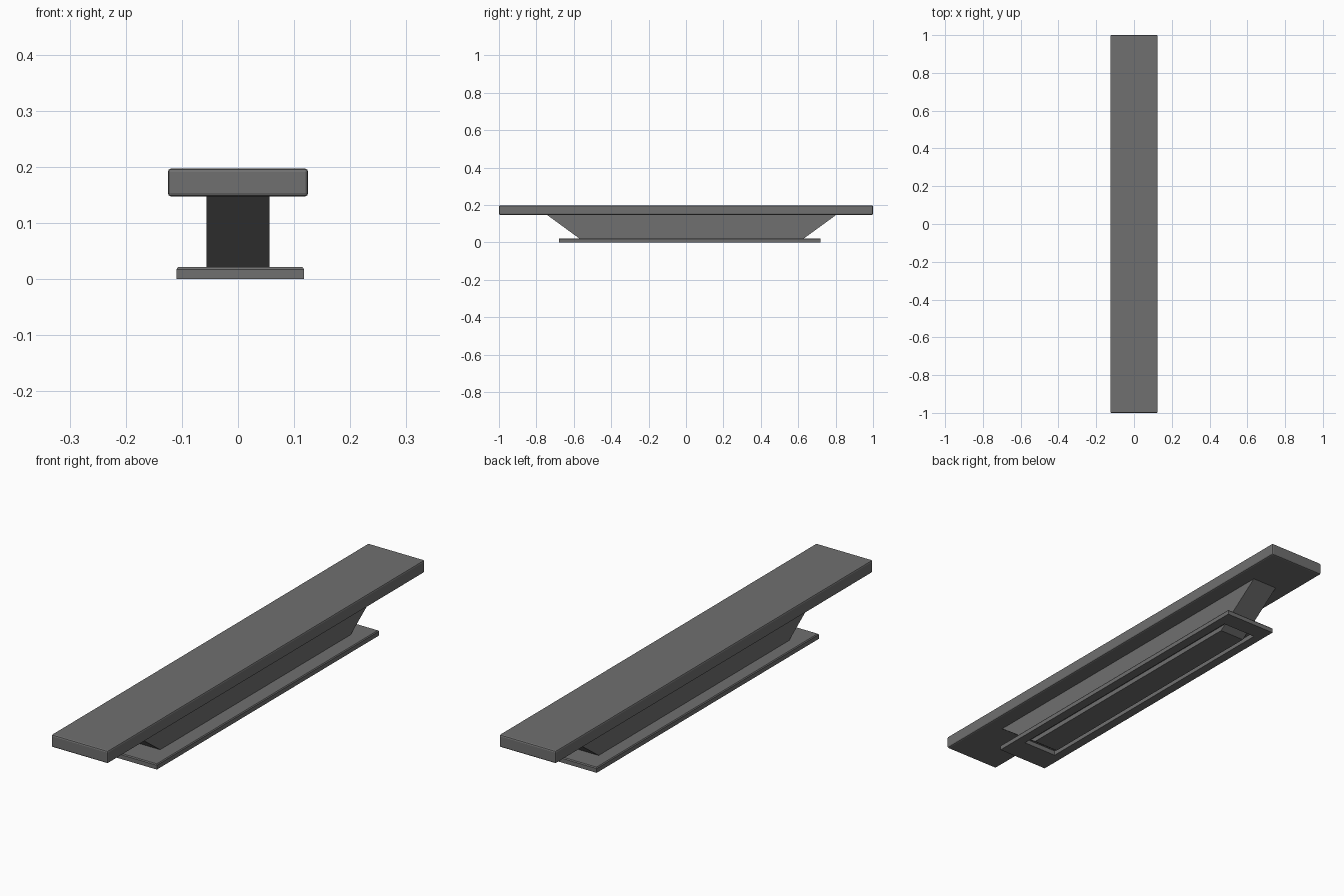
import bpy, bmesh

if "Cube" in bpy.data.objects:
    bpy.data.objects.remove(bpy.data.objects["Cube"])

grey = bpy.data.materials.new("dark_grey")
grey.diffuse_color = (0.16, 0.16, 0.16, 1)
grey.use_nodes = True
grey.node_tree.nodes["Principled BSDF"].inputs["Base Color"].default_value = grey.diffuse_color


def loft(name, rects):
    """Skin a stack of rectangles (x0, x1, y0, y1, z), capping both ends."""
    bm = bmesh.new()
    loops = [[bm.verts.new(p) for p in
              ((x0, y0, z), (x1, y0, z), (x1, y1, z), (x0, y1, z))]
             for x0, x1, y0, y1, z in rects]
    for a, b in zip(loops, loops[1:]):
        for i in range(4):
            j = (i + 1) % 4
            bm.faces.new((a[i], a[j], b[j], b[i]))
    bm.faces.new(loops[0])
    bm.faces.new(loops[-1])
    bmesh.ops.recalc_face_normals(bm, faces=bm.faces)
    me = bpy.data.meshes.new(name)
    bm.to_mesh(me)
    bm.free()
    me.materials.append(grey)
    ob = bpy.data.objects.new(name, me)
    bpy.context.collection.objects.link(ob)
    return ob


# Seat slab with softened edges
seat = loft("seat", [(-.125, .125, -1, 1, .147), (-.125, .125, -1, 1, .197)])
bev = seat.modifiers.new("soft_edges", 'BEVEL')
bev.width = .006
bev.segments = 2

# Tapered pedestal, reaching down into the base recess
loft("pedestal", [(-.056, .056, -.745, .805, .148),
                  (-.056, .056, -.542, .602, 0.0)])

# Base plate: chamfered top, recess around the pedestal underneath
loft("base", [(-.107, .115, -.677, .717, .021),
              (-.110, .118, -.680, .720, .017),
              (-.110, .118, -.680, .720, 0.0),
              (-.073, .079, -.575, .650, 0.0),
              (-.073, .079, -.575, .650, .019)])
